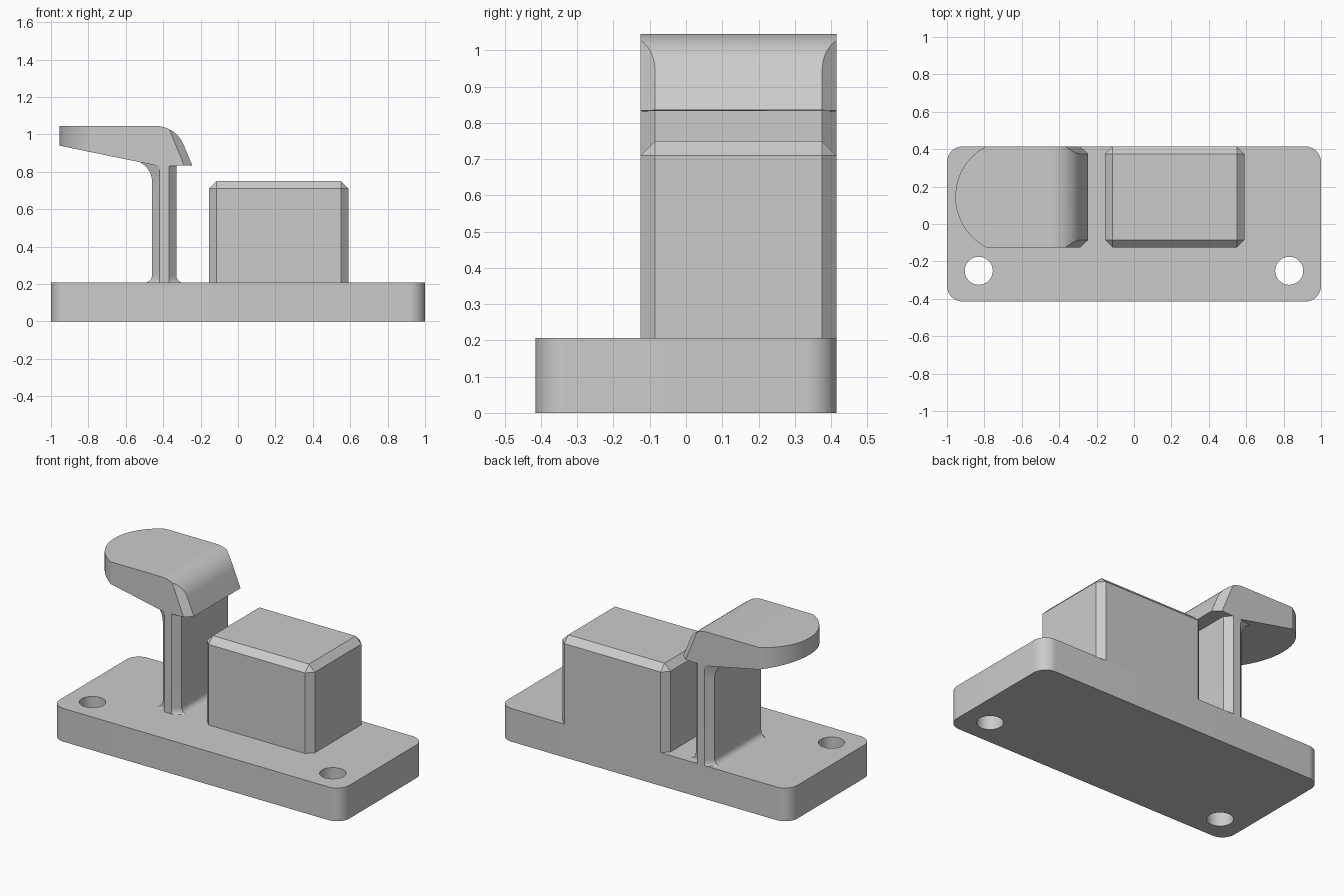
import bpy, bmesh, math
from mathutils import Vector

old = bpy.data.objects.get("Cube")
if old:
    bpy.data.objects.remove(old, do_unlink=True)

grey = bpy.data.materials.new("light grey")
grey.use_nodes = True
grey.diffuse_color = (0.6, 0.6, 0.6, 1)
grey.node_tree.nodes["Principled BSDF"].inputs["Base Color"].default_value = (0.6, 0.6, 0.6, 1)

BASE_TOP = 0.207
Y0, Y1 = -0.125, 0.415      # shared depth of block, stem and head
YC = (Y0 + Y1) / 2
CH = 0.04                   # chamfer width


def finish(bm, name):
    bmesh.ops.recalc_face_normals(bm, faces=bm.faces)
    mesh = bpy.data.meshes.new(name)
    bm.to_mesh(mesh)
    bm.free()
    mesh.materials.append(grey)
    ob = bpy.data.objects.new(name, mesh)
    bpy.context.collection.objects.link(ob)
    return ob


def smooth(ob):
    bpy.ops.object.select_all(action='DESELECT')
    ob.select_set(True)
    bpy.context.view_layer.objects.active = ob
    bpy.ops.object.shade_smooth_by_angle(angle=math.radians(20))


def loft(rings):
    """Closed solid through a list of equal-length point rings."""
    bm = bmesh.new()
    vs = [[bm.verts.new(p) for p in ring] for ring in rings]
    for a, b in zip(vs, vs[1:]):
        for i in range(len(a)):
            j = (i + 1) % len(a)
            bm.faces.new((a[i], a[j], b[j], b[i]))
    bm.faces.new(vs[0][::-1])
    bm.faces.new(vs[-1])
    return bm


def slice_off(bm, point, normal):
    """Remove what lies beyond a plane and cap the cut."""
    geom = bm.verts[:] + bm.edges[:] + bm.faces[:]
    bmesh.ops.bisect_plane(bm, geom=geom, plane_co=point, plane_no=normal,
                           dist=1e-6, clear_outer=True)
    rim = [e for e in bm.edges if e.is_boundary]
    if rim:
        bmesh.ops.holes_fill(bm, edges=rim, sides=0)


# Base plate with rounded corners and two mounting holes
R = 0.085
outline = []
for q, (sx, sy) in enumerate([(1, 1), (-1, 1), (-1, -1), (1, -1)]):
    for i in range(13):
        a = math.radians(90 * q + 7.5 * i)
        outline.append((sx * (1 - R) + R * math.cos(a), sy * (0.415 - R) + R * math.sin(a)))
base = finish(loft([[(x, y, z) for x, y in outline] for z in (0, BASE_TOP)]), "base_plate")
for side in (-1, 1):
    bpy.ops.mesh.primitive_cylinder_add(vertices=48, radius=0.075, depth=1,
                                        location=(side * 0.83, -0.25, 0.1))
    cutter = bpy.context.object
    cutter.hide_render = True
    cutter.data.materials.append(grey)
    mod = base.modifiers.new("hole", 'BOOLEAN')
    mod.operation, mod.object, mod.solver = 'DIFFERENCE', cutter, 'EXACT'
    bpy.context.view_layer.objects.active = base
    bpy.ops.object.modifier_apply(modifier=mod.name)
    bpy.data.objects.remove(cutter, do_unlink=True)
smooth(base)

# Block with chamfered upright and top edges
X0, X1 = -0.155, 0.59
bm = loft([[(X0, Y0, z), (X1, Y0, z), (X1, Y1, z), (X0, Y1, z)] for z in (BASE_TOP, 0.75)])
edges = [e for e in bm.edges if max(v.co.z for v in e.verts) > 0.5]
bmesh.ops.bevel(bm, geom=edges, offset=CH, segments=1, affect='EDGES')
finish(bm, "block")


# Stem: chamfered section, flared at the foot and under the head
def stem_ring(z, left, right):
    xl, xr = -0.46, -0.33
    half = [(xr - CH, Y0), (xr + right, Y0 + CH), (xr + right, Y1 - CH), (xr - CH, Y1),
            (xl + CH, Y1), (xl - left, Y1 - CH), (xl - left, Y0 + CH), (xl + CH, Y0)]
    return [(x, y, z) for x, y in half]


rings = []
for i in range(9):
    a = math.radians(90 * (1 - i / 8))
    d = CH * (1 - math.cos(a))
    rings.append(stem_ring(BASE_TOP + CH * (1 - math.sin(a)), d, d))
for i in range(11):
    a = math.radians(7.8 * i)
    rings.append(stem_ring(0.748 + 0.115 * math.sin(a), 0.115 * (1 - math.cos(a)), 0))
smooth(finish(loft(rings), "stem"))

# Hook head: side profile with a rounded shoulder and a sloping tip
TOP, TIP = 1.045, Vector((-0.245, 0, 0.835))
tip_angle = math.radians(22.3)               # tip face normal above horizontal
shoulder = 0.163
profile = [(-0.955, 0.94), (-0.42, 0.83), (TIP.x, TIP.z)]
for i in range(13):
    a = tip_angle + (math.pi / 2 - tip_angle) * i / 12
    profile.append((-0.441 + shoulder * math.cos(a), TOP - shoulder + shoulder * math.sin(a)))
profile.append((-0.955, TOP))
bm = loft([[(x, y, z) for x, z in profile] for y in (Y0, Y1)])

# Chamfer both ends of the tip face
for side in (-1, 1):
    normal = Vector((math.cos(tip_angle), side, math.sin(tip_angle))).normalized()
    slice_off(bm, (TIP.x, YC + side * ((Y1 - Y0) / 2 - CH), TIP.z), normal)

# Round the far end in plan
RAD = 0.303
centre = Vector((-0.955 + RAD, YC, 0))
limit = math.asin((Y1 - Y0) / 2 / RAD)
STEPS = 24
for i in range(STEPS):
    a = -limit + 2 * limit * (i + 0.5) / STEPS
    normal = Vector((-math.cos(a), math.sin(a), 0))
    slice_off(bm, centre + normal * RAD, normal)
smooth(finish(bm, "hook_head"))
